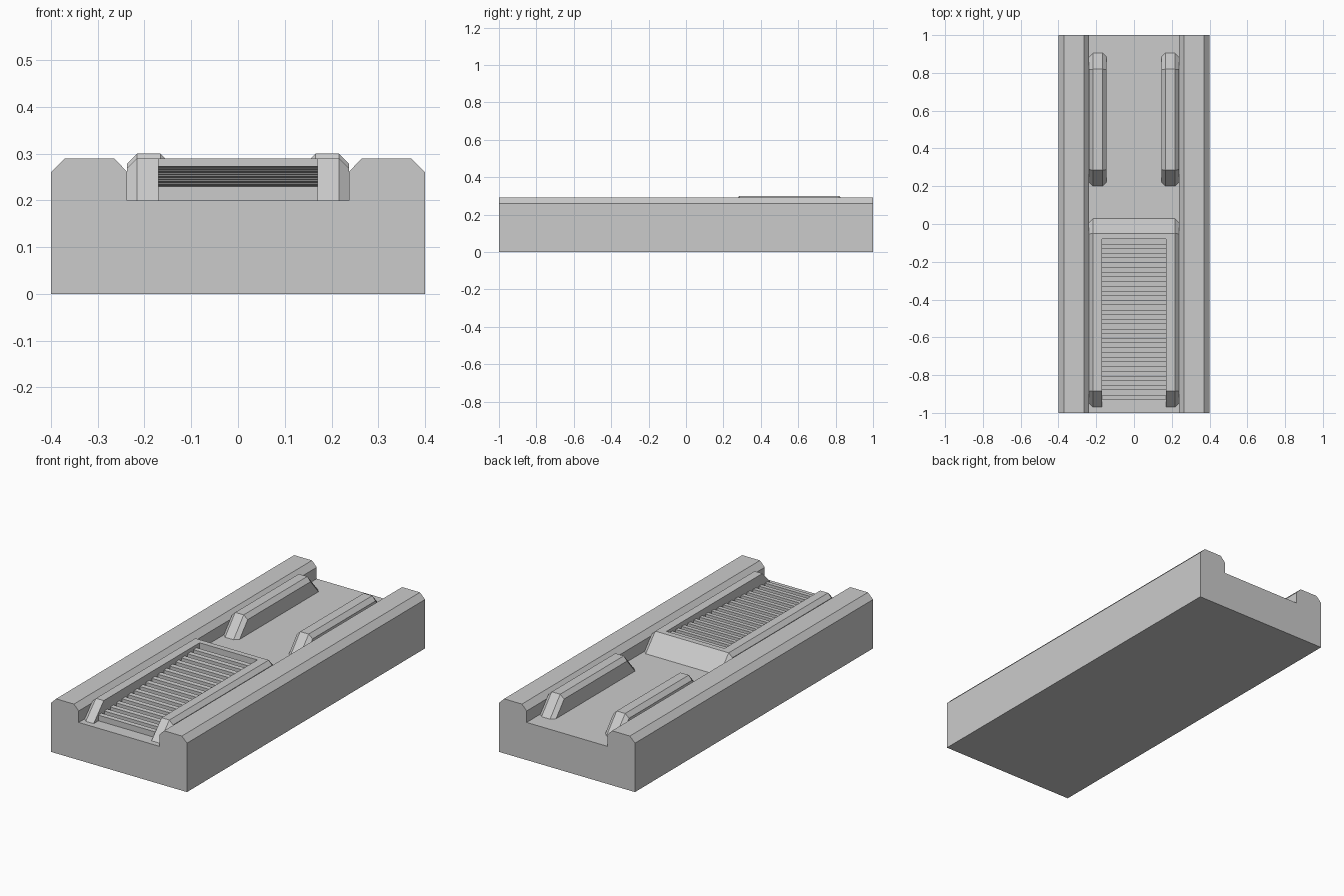
import bpy
import bmesh
from mathutils import Vector

cube = bpy.data.objects.get("Cube")
if cube:
    bpy.data.objects.remove(cube, do_unlink=True)

grey = bpy.data.materials.new("light_grey")
grey.use_nodes = True
grey.diffuse_color = (0.6, 0.6, 0.6, 1)
grey.node_tree.nodes["Principled BSDF"].inputs["Base Color"].default_value = grey.diffuse_color

FLOOR = 0.2    # height of the channel floor
WALL = 0.237   # half width of the channel
CHAMFER = 0.021


def add_object(name, bm):
    bmesh.ops.recalc_face_normals(bm, faces=bm.faces)
    mesh = bpy.data.meshes.new(name)
    bm.to_mesh(mesh)
    bm.free()
    mesh.materials.append(grey)
    obj = bpy.data.objects.new(name, mesh)
    bpy.context.collection.objects.link(obj)
    return obj


def extrude_profile(name, points, offset):
    """Prism from a closed outline."""
    bm = bmesh.new()
    face = bm.faces.new([bm.verts.new(p) for p in points])
    moved = bmesh.ops.extrude_face_region(bm, geom=[face])["geom"]
    verts = [g for g in moved if isinstance(g, bmesh.types.BMVert)]
    bmesh.ops.translate(bm, verts=verts, vec=Vector(offset))
    return add_object(name, bm)


def sloped_block(name, xs, ys, top, runs, cuts):
    """Block with ramped ends (runs) and chamfered sides (cuts)."""
    bm = bmesh.new()
    for x, cut, inward in zip(xs, cuts, (1, -1)):
        for y, run, ahead in zip(ys, runs, (1, -1)):
            nick = cut if run else 0
            shoulder = top - cut
            rise = run * (shoulder - FLOOR) / (top - FLOOR)
            for p in ((x + inward * (cut if run else 0), y, FLOOR),
                      (x, y + ahead * nick, FLOOR),
                      (x + inward * cut, y + ahead * run, top),
                      (x, y + ahead * (nick + rise), shoulder)):
                bm.verts.new(p)
    bmesh.ops.remove_doubles(bm, verts=bm.verts, dist=0.0001)
    bmesh.ops.convex_hull(bm, input=bm.verts)
    bmesh.ops.dissolve_limit(bm, angle_limit=0.01, verts=bm.verts, edges=bm.edges)
    return add_object(name, bm)


def mirrored_x(xs, cuts, side):
    """Side +1 keeps the spans, side -1 flips them."""
    if side > 0:
        return xs, cuts
    return (-xs[1], -xs[0]), (cuts[1], cuts[0])


# Channel body with chamfered side walls
half = [(0.4, 0), (0.4, 0.26), (0.37, 0.29), (0.265, 0.29), (WALL, 0.261), (WALL, FLOOR)]
outline = half + [(-x, z) for x, z in reversed(half)]
extrude_profile("channel_body", [(x, -1, z) for x, z in outline], (0, 2, 0))

# Rear rails and front frame arms
for side, label in ((1, "left"), (-1, "right")):
    xs, cuts = mirrored_x((0.145, WALL), (CHAMFER, CHAMFER), side)
    sloped_block(label + "_rear_rail", xs, (0.2, 0.905), 0.3, (0.085, 0.085), cuts)
    xs, cuts = mirrored_x((0.17, WALL), (0, CHAMFER), side)
    sloped_block(label + "_frame_arm", xs, (-0.97, -0.08), 0.29, (0.085, 0), cuts)

# Sloped crossbar closing the frame
sloped_block("frame_crossbar", (-WALL, WALL), (-0.08, 0.03), 0.29, (0, 0.08), (CHAMFER, CHAMFER))

# Ribbed bed rising towards the crossbar
START, PITCH, COUNT, DEPTH = -0.93, 0.05, 17, 0.018


def bed_height(y):
    return 0.23 + 0.045 * (y - START) / (PITCH * COUNT)


comb = [(START, FLOOR)]
for i in range(COUNT):
    y0 = START + i * PITCH
    y1, y2 = y0 + PITCH / 2, y0 + PITCH
    comb += [(y0, bed_height(y0)), (y1, bed_height(y1)),
             (y1, bed_height(y1) - DEPTH), (y2, bed_height(y2) - DEPTH)]
comb.append((START + COUNT * PITCH, FLOOR))
extrude_profile("ribbed_bed", [(-0.17, y, z) for y, z in comb], (0.34, 0, 0))
